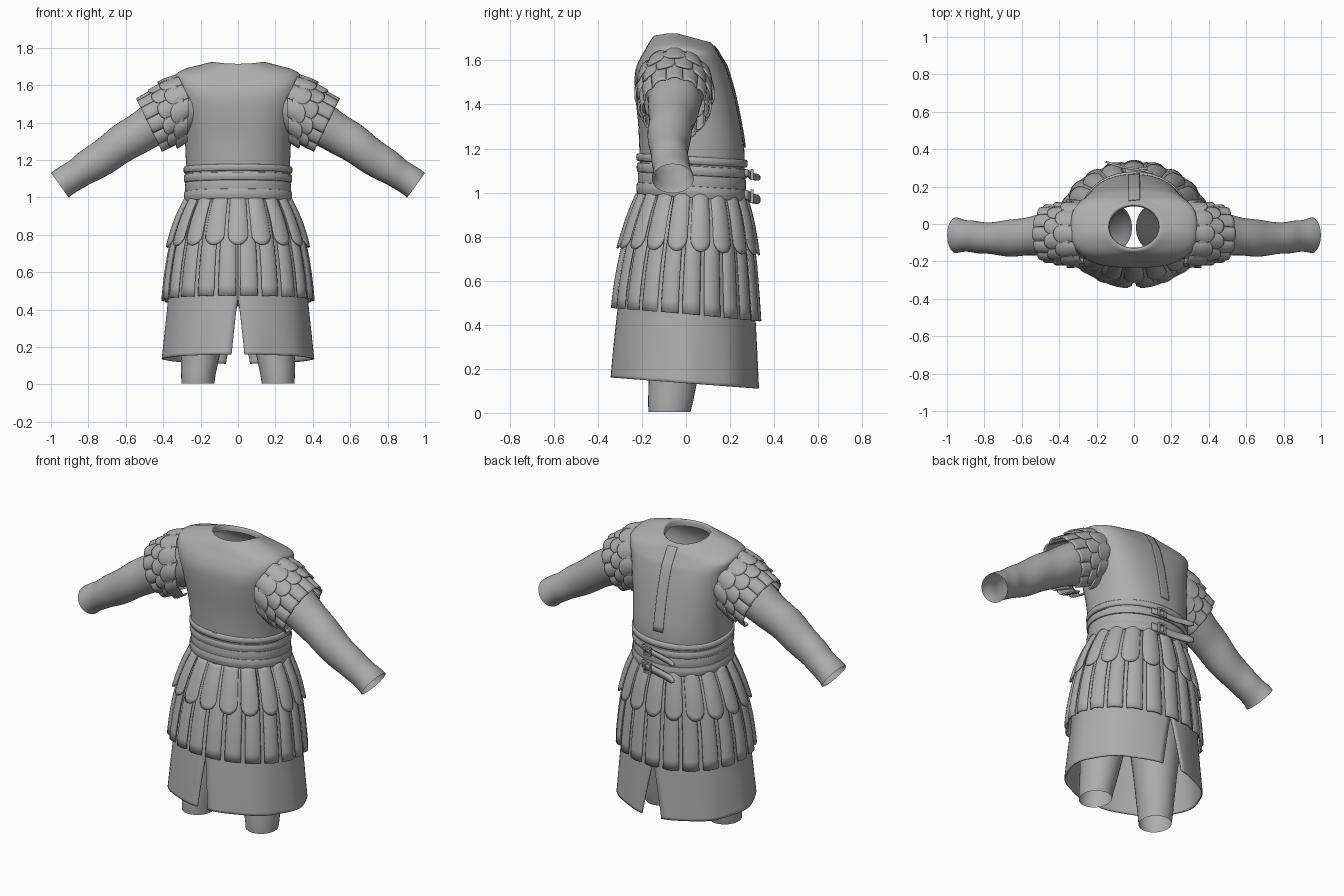
import bpy, math
from math import sin, cos, pi, tau, sqrt
from mathutils import Vector

if "Cube" in bpy.data.objects:
    bpy.data.objects.remove(bpy.data.objects["Cube"])

MAT = bpy.data.materials.new("plain_grey")
MAT.diffuse_color = (0.42, 0.42, 0.42, 1)
MAT.use_nodes = True
MAT.node_tree.nodes["Principled BSDF"].inputs["Base Color"].default_value = MAT.diffuse_color


def make(name, verts, faces, thick=0.0, angle=45):
    me = bpy.data.meshes.new(name)
    me.from_pydata([tuple(v) for v in verts], [], faces)
    me.materials.append(MAT)
    ob = bpy.data.objects.new(name, me)
    bpy.context.collection.objects.link(ob)
    bpy.ops.object.select_all(action='DESELECT')
    ob.select_set(True)
    bpy.context.view_layer.objects.active = ob
    bpy.ops.object.mode_set(mode='EDIT')
    bpy.ops.mesh.select_all(action='SELECT')
    bpy.ops.mesh.normals_make_consistent(inside=False)
    bpy.ops.object.mode_set(mode='OBJECT')
    bpy.ops.object.shade_smooth_by_angle(angle=math.radians(angle))
    if thick:
        m = ob.modifiers.new("thickness", 'SOLIDIFY')
        m.thickness, m.offset = thick, 0
    return ob


def grid(fn, us, vs, wrap=False):
    """Points fn(u, v) and the quads joining them; u may wrap around."""
    n = len(us)
    verts = [fn(u, v) for v in vs for u in us]
    faces = [(j * n + i, j * n + (i + 1) % n, (j + 1) * n + (i + 1) % n, (j + 1) * n + i)
             for j in range(len(vs) - 1) for i in range(n if wrap else n - 1)]
    return verts, faces


def span(a, b, n):
    return [a + (b - a) * i / (n - 1) for i in range(n)]


def spline(rows, t):
    """Smooth curve through rows, t from 0 to 1."""
    s = t * (len(rows) - 1)
    i = max(0, min(int(s), len(rows) - 2))
    f = s - i
    p = [rows[max(0, min(len(rows) - 1, k))] for k in (i - 1, i, i + 1, i + 2)]
    return [0.5 * (2 * b + (c - a) * f + (2 * a - 5 * b + 4 * c - d) * f * f
                   + (3 * b - a - 3 * c + d) * f ** 3) for a, b, c, d in zip(*p)]


def ring(th, z, rx, yf, yb, e=1.0, off=0.0):
    """Point on a rounded horizontal section; th = 0 faces the front."""
    p = lambda v: math.copysign(abs(v) ** e, v)
    return Vector(((rx + off) * p(sin(th)),
                   (yf + yb) / 2 - ((yb - yf) / 2 + off) * p(cos(th)), z))


AROUND = [tau * i / 64 for i in range(64)]

# Cuirass body, open at the neck with an inward rim
TORSO = [(.96, .272, -.208, .262, .9), (1.1, .276, -.21, .265, .9), (1.2, .279, -.212, .264, .87),
         (1.32, .285, -.218, .245, .8), (1.44, .298, -.23, .22, .72), (1.54, .315, -.232, .192, .65),
         (1.61, .333, -.211, .168, .62), (1.658, .333, -.186, .15, .65), (1.688, .28, -.17, .138, .75),
         (1.71, .2, -.155, .125, .88), (1.722, .152, -.145, .114, 1), (1.718, .136, -.131, .1, 1),
         (1.685, .132, -.127, .094, 1)]


def torso(th, t, off=0.0):
    p = ring(th, *spline(TORSO, t), off)
    w = max(0, min(1, (p.z - 1.58) / .13))
    p.z -= w * (.27 * max(0, p.y + .04) + .15 * max(0, -p.y - .08))
    return p


v, f = grid(torso, AROUND, span(0, 1, 49), True)
make("cuirass", v, f)


# Overlapping edge down the middle of the back
def overlap(x, t):
    _, rx, _, _, e = spline(TORSO, t)
    th = pi - math.copysign(math.asin((abs(x) / rx) ** (1 / e)), x)
    return torso(th, t, .001 + .006 * (x + .03) / .06)


v, f = grid(overlap, span(-.03, .03, 7), span(.17, .76, 24))
make("back_overlap", v, f, .004)


# Belts
def belt(name, z0, h, w, tilt, rx=.277):
    def fn(th, a):
        p = ring(th, z0, rx, -.212, .266, .95, w * max(-.2, math.copysign(abs(cos(a)) ** .6, cos(a))))
        p.z += h / 2 * math.copysign(abs(sin(a)) ** .6, sin(a)) - tilt * (p.y - .03)
        return p
    v, f = grid(fn, AROUND, span(0, tau, 13), True)
    make(name, v, f)


belt("belt_upper", 1.146, .036, .014, .06)
belt("belt_middle", 1.1, .044, .012, .06)
belt("waist_band", 1.05, .06, .006, .06)
belt("belt_lower", 1.003, .056, .013, .07)

# Buckles and loose strap ends at the back
for n, z, h in (("upper", 1.075, .03), ("lower", .975, .042)):
    path = [(.1, .272, z + .015), (.04, .288, z + .008), (-.03, .298, z), (-.1, .315, z - .004),
            (-.15, .333, z - .008)]
    v, f = grid(lambda u, t: Vector(spline(path, t)) + Vector((0, 0, u * h / 2 * (1 - max(0, t - .85) * 4))),
                [-1, 1], span(0, 1, 14))
    make("strap_end_" + n, v, f, .012)
    # Square buckle frame
    sq = [(1, 1), (-1, 1), (-1, -1), (1, -1)]
    v = [(.05 + sx * a, .292 + y, z + .008 + sz * (h / 2 + a - .016))
         for a, y in ((.026, 0), (.026, .014), (.016, .014), (.016, 0)) for sx, sz in sq]
    f = [(r * 4 + i, r * 4 + (i + 1) % 4, (r + 1) % 4 * 4 + (i + 1) % 4, (r + 1) % 4 * 4 + i)
         for r in range(4) for i in range(4)]
    make("buckle_" + n, v, f)

# Skirt surface shared by the hanging strips
SKIRT = [(1.0, .262, -.2, .25), (.9, .308, -.238, .277), (.8, .34, -.266, .294),
         (.7, .361, -.289, .305), (.6, .376, -.306, .312), (.5, .386, -.318, .318), (.4, .393, -.326, .323)]


def skirt(th, z, off=0.0):
    p = ring(th, *spline(SKIRT, (1.0 - z) / .6), 1.0, off)
    p.z -= .08 * p.y * (1.0 - z) / .55 + .02 * max(0, p.y)
    return p


def strips(name, surf, count, shift, half, t0, t1, bulge, tip, lift=(0, 0), skip=-2):
    """A row of padded strips; tip is the depth of the rounded end."""
    verts, faces = [], []
    step = tau / count
    for k in range(count):
        mid = (k + shift) * step
        if cos(mid) < skip:
            continue

        def fn(u, s):
            end = t1 - tip * (1 - sqrt(max(0, 1 - u * u)))
            t = t0 + (end - t0) * s
            return surf(mid + u * half * step, t,
                        lift[0] + (lift[1] - lift[0]) * s + bulge * (1 - abs(u) ** 2.5))
        v, f = grid(fn, [sin(a) for a in span(-pi / 2, pi / 2, 9)], span(0, 1, 12))
        faces += [tuple(i + len(verts) for i in q) for q in f]
        verts += v
    make(name, verts, faces, .009, 50)


strips("long_skirt_strips", skirt, 21, .5, .385, .99, .455, .012, 0, (-.004, .005))
strips("short_skirt_strips", skirt, 18, 0, .41, .99, .735, .014, -.055, (.008, .016))

# Tunic skirt: two halves parted by front and back slits
TUNIC = [(1.0, .25, -.19, .245), (.8, .33, -.255, .283), (.6, .362, -.29, .302),
         (.43, .372, -.31, .312), (.28, .386, -.325, .32), (.135, .4, -.337, .328)]
for side, name in ((1, "tunic_right"), (-1, "tunic_left")):
    def cloth(u, t):
        row = spline(TUNIC, t)
        z = row[0]
        gap = max(0, (.44 - z) / .30)
        a, b = .085 * gap ** .8, pi - .16 * gap ** .8
        th = a + (b - a) * u
        p = ring(th, *row, 1.0, .004 * t * t * sin(th * 9))
        p.x *= side
        p.z -= .075 * p.y * t
        return p
    v, f = grid(cloth, span(0, 1, 40), span(0, 1, 32))
    make(name, v, f, .008)


def limb(name, rows, side, axis):
    """Open tube along rows of (x, y, z, r_across, r_y)."""
    def fn(a, t):
        x, y, z, r, ry = spline(rows, t)
        x2, _, z2, _, _ = spline(rows, min(1, t + .02))
        x1, _, z1, _, _ = spline(rows, max(0, t - .02))
        d = Vector((x2 - x1, 0, z2 - z1)).normalized() if axis is None else axis
        n = Vector((-d.z, 0, d.x))
        w = 1 + .025 * sin(t * 27 + 2 * cos(a)) * (axis is None)
        p = Vector((x, y, z)) + n * (r * w * cos(a)) + Vector((0, ry * w * sin(a), 0))
        p.x *= side
        return p
    v, f = grid(fn, [tau * i / 32 for i in range(32)], span(0, 1, 36), True)
    make(name, v, f)


# Shoulder cap surface: sloping cone that starts at the armhole
DIR, UP = Vector((.9, 0, -.436)), Vector((.436, 0, .9))
START = Vector((.27, -.052, 1.478))

for side, word in ((1, "right"), (-1, "left")):
    limb("sleeve_" + word, [(.24, -.05, 1.5, .145, .135), (.38, -.05, 1.425, .125, .125),
                            (.52, -.06, 1.35, .108, .108), (.65, -.075, 1.265, .1, .098),
                            (.79, -.075, 1.17, .09, .085), (.88, -.065, 1.115, .08, .085),
                            (.952, -.06, 1.064, .082, .093)], side, None)
    limb("trouser_leg_" + word, [(.16, -.02, .72, .15, .15), (.175, -.03, .5, .145, .145),
                                 (.19, -.045, .3, .12, .125), (.203, -.06, .14, .102, .11),
                                 (.212, -.07, .05, .092, .102), (.214, -.075, .004, .088, .095)],
         side, Vector((0, 0, -1)))

    def cap(th, t, off=0.0):
        low = max(0, .022 - .084 * cos(th))
        t = low + t * (.225 - low) / .225
        r = .174 - .15 * max(0, t - .04)
        p = START + DIR * t + UP * ((r + off) * cos(th)) + Vector((0, (r * .93 + off) * sin(th), 0))
        p.x *= side
        return p
    strips("shoulder_strips_" + word, cap, 12, 0, .46, .03, .225, .011, 0, (-.012, .004), -.95)
    strips("shoulder_scales_lower_" + word, cap, 12, .5, .48, .0, .15, .011, .035, (-.004, .01), -.95)
    strips("shoulder_scales_upper_" + word, cap, 12, 0, .48, -.03, .085, .011, .035, (-.002, .013), -.95)
